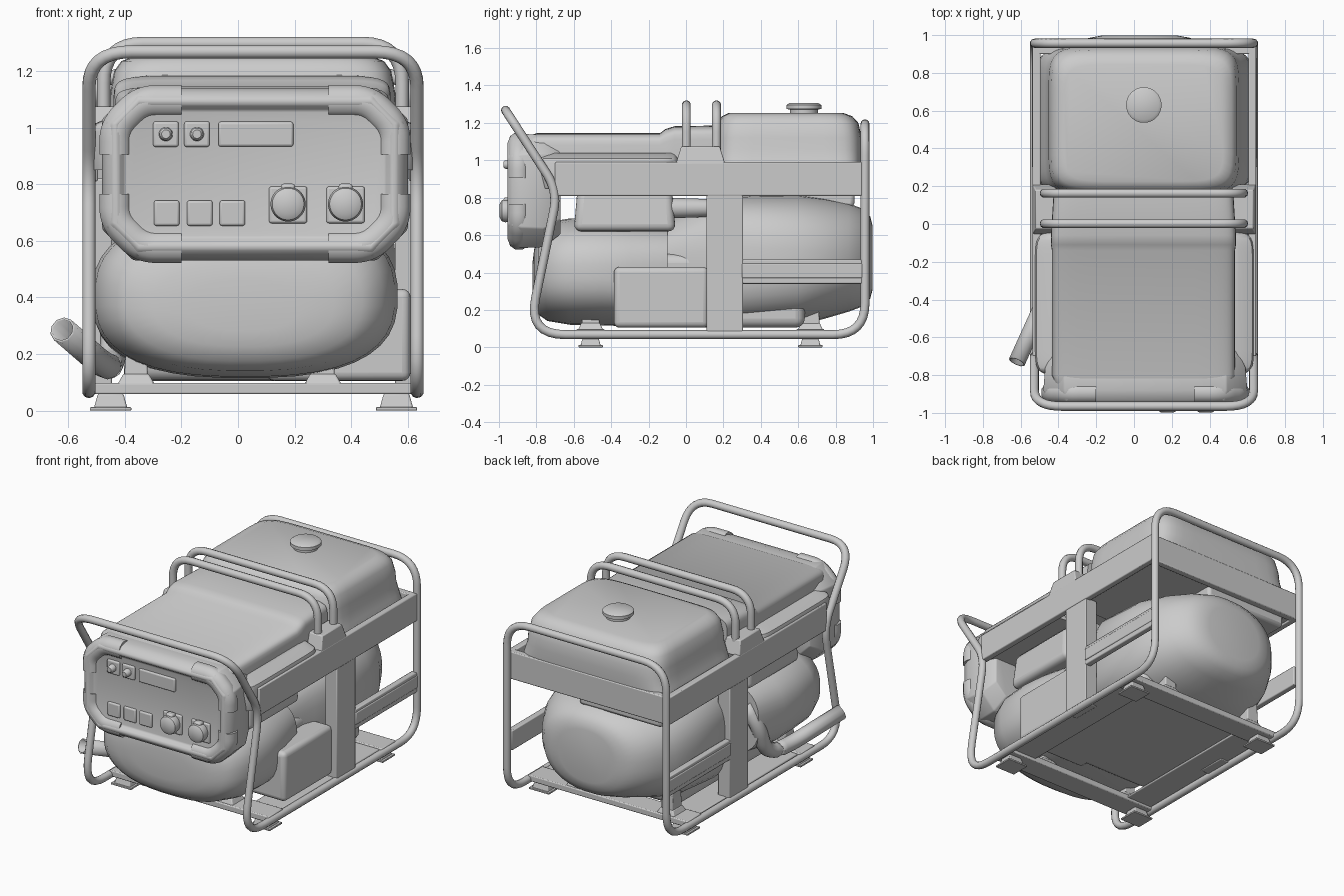
import bpy, bmesh
from math import cos, sin, pi, copysign, radians
from mathutils import Vector

if "Cube" in bpy.data.objects:
    bpy.data.objects.remove(bpy.data.objects["Cube"])

CX = 0.055                      # middle of the cage
SIDES = (("left", -1), ("right", 1))

def finish(name, bm, bevel=0, seg=2, angle=40):
    bmesh.ops.recalc_face_normals(bm, faces=bm.faces)
    me = bpy.data.meshes.new(name)
    bm.to_mesh(me)
    bm.free()
    ob = bpy.data.objects.new(name, me)
    bpy.context.collection.objects.link(ob)
    smooth(ob, angle)
    if bevel:
        m = ob.modifiers.new("bevel", 'BEVEL')
        m.width, m.segments, m.limit_method = bevel, seg, 'ANGLE'
    return ob

def smooth(ob, angle=40):
    bpy.ops.object.select_all(action='DESELECT')
    ob.select_set(True)
    bpy.context.view_layer.objects.active = ob
    bpy.ops.object.shade_smooth_by_angle(angle=radians(angle))

def skin(name, rings, **kw):
    bm = bmesh.new()
    vs = [[bm.verts.new(p) for p in r] for r in rings]
    n = len(vs[0])
    for a, b in zip(vs, vs[1:]):
        for i in range(n):
            bm.faces.new((a[i], a[(i + 1) % n], b[(i + 1) % n], b[i]))
    bm.faces.new(vs[0])
    bm.faces.new(vs[-1])
    return finish(name, bm, **kw)

def section(h1, h2, e, n=40):
    """rounded section of exponent e, or an octagon with chamfer -e"""
    if e < 0:
        a, b = h1 + e, h2 + e
        return [(h1, -b), (h1, b), (a, h2), (-a, h2), (-h1, b), (-h1, -b), (-a, -h2), (a, -h2)]
    f = lambda v: copysign(abs(v) ** (2 / e), v)
    return [(h1 * f(cos(t)), h2 * f(sin(t))) for t in ((i + .5) * 2 * pi / n for i in range(n))]

def loft(name, axis, secs, **kw):
    """sections (t, centre1, centre2, half1, half2, exponent) along y or z"""
    rings = []
    for t, c1, c2, h1, h2, e in secs:
        pts = section(h1, h2, e)
        rings.append([(c1 + u, t, c2 + v) if axis == 'y' else (c1 + u, c2 + v, t) for u, v in pts])
    return skin(name, rings, **kw)

def box(name, x, y, z, taper=(0, 0), bevel=0.006, seg=2):
    def ring(zz, i, j):
        return [(x[0] + i, y[0] + j, zz), (x[1] - i, y[0] + j, zz), (x[1] - i, y[1] - j, zz), (x[0] + i, y[1] - j, zz)]
    return skin(name, [ring(z[0], 0, 0), ring(z[1], *taper)], bevel=bevel, seg=seg)

def disc(name, loc, secs, axis='y', e=2):
    x, y, z = loc
    c = (x, z) if axis == 'y' else (x, y)
    return loft(name, axis, [(t, *c, r, r, e) for t, r in secs])

def tube(name, pts, r, cyclic=False, steps=8, caps=True):
    """round tube along points (x, y, z, bend radius)"""
    out, n = [], len(pts)
    for i, p in enumerate(pts):
        b = Vector(p[:3])
        if p[3] == 0:
            out.append(b)
            continue
        d1 = (Vector(pts[i - 1][:3]) - b).normalized() * p[3]
        d2 = (Vector(pts[(i + 1) % n][:3]) - b).normalized() * p[3]
        for k in range(steps + 1):
            t = k / steps
            out.append(b + d1 * (1 - t) ** 2 + d2 * t ** 2)
    cu = bpy.data.curves.new(name, 'CURVE')
    cu.dimensions, cu.bevel_depth, cu.bevel_resolution, cu.use_fill_caps = '3D', r, 3, caps
    sp = cu.splines.new('POLY')
    sp.points.add(len(out) - 1)
    for q, v in zip(sp.points, out):
        q.co = (*v, 1)
    sp.use_cyclic_u = cyclic
    ob = bpy.data.objects.new(name, cu)
    bpy.context.collection.objects.link(ob)
    bpy.ops.object.select_all(action='DESELECT')
    ob.select_set(True)
    bpy.context.view_layer.objects.active = ob
    bpy.ops.object.convert(target='MESH')
    ob = bpy.context.object
    smooth(ob, 45)
    return ob

# tubular cage: one closed loop
side = [(-.965, 1.268, .15), (-.685, .835, .11), (-.845, .068, .2), (.957, .068, .17), (.957, 1.195, .17)]
xl, xr = CX - .582, CX + .578
tube("cage_tube", [(xl, *p) for p in side] + [(xr, *p) for p in reversed(side)], .024, cyclic=True)

# side rails, posts, handle blocks, base plates
for nm, s in SIDES:
    def span(a, b):
        return tuple(sorted((CX + s * a, CX + s * b)))
    box(nm + "_top_rail", span(.55, .592), (-.7, .945), (.81, .99))
    box(nm + "_lower_rail", span(.55, .59), (.3, .945), (.34, .47))
    box(nm + "_lower_rail_rib", span(.555, .595), (.3, .945), (.37, .45))
    box(nm + "_post", span(.5, .588), (.11, .305), (.07, .82))
    box(nm + "_handle_block", span(.46, .592), (-.055, .21), (.98, 1.075), taper=(.015, .03))
    box(nm + "_base_plate", span(.37, .56), (-.55, .7), (.075, .09))
    for fn, y in (("front", -.51), ("rear", .665)):
        fx = CX + s * .505
        box(f"{fn}_{nm}_foot", (fx - .06, fx + .06), (y - .055, y + .055), (.006, .06), taper=(.015, .015))
        box(f"{fn}_{nm}_foot_pad", (fx - .073, fx + .073), (y - .065, y + .065), (0, .012), bevel=.003)
        mx = -.03 + s * .33
        top = .24 if fn == "front" else .4
        box(f"{fn}_{nm}_mount", (mx - .045, mx + .045), (y - .05, y + .05), (.09, top), taper=(.012, .01))
        box(f"{fn}_{nm}_mount_base", (mx - .07, mx + .07), (y - .07, y + .07), (.085, .13), taper=(.025, .02))
for fn, y in (("front", -.51), ("rear", .665)):
    box(fn + "_cross_beam", (xl, xr), (y - .075, y + .075), (.058, .098))
box("rear_rail", (xl, xr), (.9, .945), (.81, .99))

# lifting handles
for nm, y in (("front", .002), ("rear", .163)):
    tube(nm + "_carry_handle", [(-.475, y, 1.03, 0), (-.475, y, 1.297, .14), (.58, y, 1.297, .14), (.58, y, 1.03, 0)], .024)

# fuel tank with skirt and cap
loft("fuel_tank", 'z', [(.82, .052, .55, .575, .375, 9), (.9, .052, .55, .56, .385, 9), (1.0, .052, .55, .525, .39, 8),
     (1.06, .052, .55, .51, .393, 7), (1.12, .052, .55, .505, .39, 7), (1.2, .052, .547, .49, .375, 7),
     (1.235, .052, .54, .465, .35, 7), (1.252, .052, .535, .42, .31, 7)])
disc("fuel_cap", (.052, .63, 0), [(1.24, .075), (1.272, .075), (1.274, .094), (1.295, .094), (1.306, .078)], 'z')
box("tank_sump", (-.45, .15), (.45, .9), (.75, .84), bevel=.02)

# hood between tank and panel, with its wide flange
loft("hood", 'y', [(-.9, .05, .99, .44, .12, 9), (-.8, .05, .9975, .485, .1475, 9), (-.14, .05, .9975, .485, .1475, 9),
     (-.11, .05, 1.005, .49, .162, 9), (-.06, .05, 1.015, .49, .168, 9), (.18, .05, 1.018, .475, .168, 9)])
loft("hood_flange", 'z', [(.85, CX, -.4, .575, .37, 12), (.985, CX, -.42, .58, .385, 12), (1.01, CX, -.42, .572, .38, 12),
     (1.04, CX, -.42, .5, .37, 12)])

# control panel housing
PX, PZ = .06, .836
loft("panel_housing", 'y', [(-.67, PX, PZ + .02, .49, .25, -.08), (-.76, PX, PZ, .53, .3, -.1), (-.88, PX, PZ, .54, .305, -.11),
     (-.93, PX, PZ, .525, .29, -.105), (-.954, PX, PZ, .5, .265, -.09), (-.952, PX, PZ, .48, .245, -.07),
     (-.925, PX, PZ, .46, .225, -.05)], bevel=.012, angle=60)
for nm, s in SIDES:
    for vn, v in (("lower", -1), ("upper", 1)):
        tube(f"{vn}_{nm}_panel_bumper", [(PX + s * a, -.893, PZ + v * b, r) for a, b, r in
             ((.26, .257, 0), (.4, .257, .05), (.493, .165, .05), (.493, .07, 0))], .06)

# panel controls
def plate(name, x, z, w, h, front=-.937):
    box(name, (x - w / 2, x + w / 2), (front, -.915), (z - h / 2, z + h / 2), bevel=.009, seg=3)
for i, x in enumerate((-.255, -.145)):
    plate(f"switch_plate_{i + 1}", x, .977, .09, .09)
    disc(f"switch_knob_{i + 1}", (x, 0, .977), [(-.93, .025), (-.968, .022), (-.976, .015)])
plate("display", .063, .977, .265, .088)
for i, x in enumerate((-.252, -.135, -.02)):
    plate(f"breaker_{i + 1}", x, .698, .09, .09)
for i, x in enumerate((.177, .38)):
    plate(f"socket_plate_{i + 1}", x, .727, .135, .13)
    disc(f"socket_lid_{i + 1}", (x, 0, .73), [(-.93, .056), (-.965, .062), (-.985, .056), (-.997, .035)])
    box(f"socket_hinge_{i + 1}", (x - .025, x + .025), (-.975, -.93), (.77, .802), bevel=.01)

# engine: rounded front cover, crankcase, generator end
loft("engine_front", 'y', [(-.82, .02, .37, .2, .09, 2.2), (-.812, .02, .375, .32, .15, 2.3), (-.79, .02, .39, .42, .215, 2.4),
     (-.74, .025, .405, .485, .265, 2.5), (-.62, .025, .405, .53, .285, 2.6), (-.45, .025, .405, .54, .29, 2.6),
     (-.3, .02, .4, .53, .28, 2.8), (-.1, .02, .4, .48, .26, 3)], angle=60)
box("engine_side_cover", (.1, .61), (-.385, .12), (.105, .43), bevel=.03, seg=4)
box("crankcase", (-.38, .46), (-.35, .635), (.105, .5), bevel=.05, seg=4)
loft("generator_end", 'y', [(-.12, .03, .45, .38, .22, 3), (.1, .03, .46, .46, .33, 3), (.3, .03, .46, .53, .35, 3.2),
     (.6, .03, .465, .52, .35, 2.8), (.75, .03, .475, .48, .32, 2.5), (.87, .03, .48, .41, .29, 2.4),
     (.95, .03, .48, .34, .26, 2.3), (.985, .03, .48, .27, .22, 2.3), (.998, .03, .48, .2, .17, 2.2)], angle=60)
box("muffler", (-.42, .5), (-.6, -.055), (.62, .85), taper=(.02, .02), bevel=.04, seg=4)
disc("air_duct", (.42, 0, .745), [(-.08, .055), (.06, .05), (.14, .045)])

# exhaust pipe
ex = tube("exhaust_pipe", [(-.36, -.1, .5, 0), (-.44, -.12, .38, .08), (-.44, -.2, .16, .12), (-.47, -.4, .155, .1),
          (-.62, -.73, .285, 0)], .047, caps=False)
m = ex.modifiers.new("wall", 'SOLIDIFY')
m.thickness = .008
